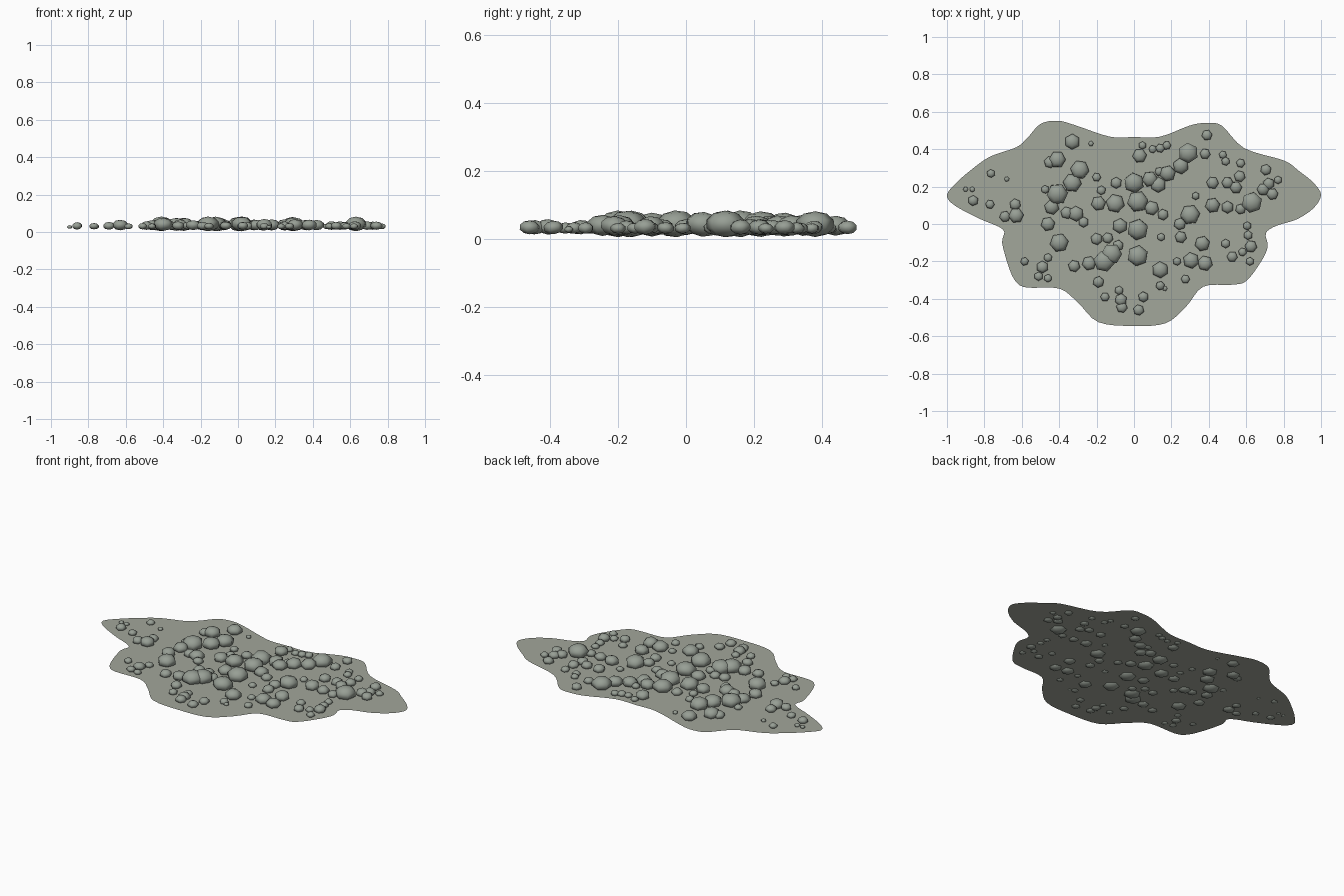
import bpy, bmesh, math, random
from mathutils import Matrix, Vector

random.seed(4)
SHEET_Z = 0.022


def material(name, rgb):
    m = bpy.data.materials.new(name)
    m.diffuse_color = (*rgb, 1)
    return m


ground_grey = material("pale moss grey", (0.36, 0.385, 0.325))
stone_grey = material("stone grey", (0.31, 0.345, 0.30))


def add_object(name, bm, mat):
    mesh = bpy.data.meshes.new(name)
    bm.to_mesh(mesh)
    bm.free()
    mesh.materials.append(mat)
    ob = bpy.data.objects.new(name, mesh)
    bpy.context.collection.objects.link(ob)
    return ob


def closed_spline(points, steps=4):
    """Smooth closed loop through the control points."""
    out, n = [], len(points)
    for i in range(n):
        a, b, c, d = (Vector(points[(i + k) % n]) for k in (-1, 0, 1, 2))
        for s in range(steps):
            t = s / steps
            out.append(0.5 * (2 * b + (c - a) * t + (2 * a - 5 * b + 4 * c - d) * t ** 2
                              + (3 * b - a - 3 * c + d) * t ** 3))
    return out


# Lobed ground sheet
outline = [
    (-1, .155), (-.95, .22), (-.87, .29), (-.77, .36), (-.63, .41), (-.57, .46), (-.5, .535),
    (-.41, .552), (-.32, .53), (-.13, .467), (0, .465), (.14, .467), (.3, .527), (.39, .54),
    (.47, .525), (.59, .405), (.8, .34), (.88, .285), (.96, .22), (1, .155), (.96, .085),
    (.87, .025), (.76, -.01), (.705, -.05), (.715, -.12), (.68, -.2), (.6, -.305), (.52, -.325),
    (.37, -.335), (.28, -.44), (.17, -.53), (0, -.545), (-.19, -.525), (-.3, -.42), (-.4, -.345),
    (-.57, -.34), (-.63, -.31), (-.67, -.23), (-.705, -.1), (-.7, -.03), (-.83, .03), (-.96, .1)]
bm = bmesh.new()
face = bm.faces.new([bm.verts.new((p.x, p.y, SHEET_Z)) for p in closed_spline(outline)])
bm.normal_update()
if face.normal.z < 0:
    face.normal_flip()
bmesh.ops.triangulate(bm, faces=[face])
add_object("ground_sheet", bm, ground_grey)


def pebbles(name, radius, spots):
    """Six-sided flattened stones, half sunk into the sheet."""
    bm = bmesh.new()
    for x, y in spots:
        r = radius * random.uniform(0.93, 1.1)
        place = (Matrix.Translation((x, y, SHEET_Z + 0.36 * r))
                 @ Matrix.Rotation(random.uniform(-0.12, 0.12), 4, 'X')
                 @ Matrix.Rotation(random.uniform(0, math.tau), 4, 'Z')
                 @ Matrix.Diagonal((r, r, 0.66 * r, 1)))
        bmesh.ops.create_uvsphere(bm, u_segments=6, v_segments=5, radius=1, matrix=place)
    for f in bm.faces:
        f.smooth = True
    add_object(name, bm, stone_grey)


pebbles("large_stones", 0.055, [
    (-.29, .29), (-.33, .22), (-.41, .16), (-.40, -.10), (-.10, .11), (.02, -.03), (.02, -.17),
    (0, .22), (.02, .12), (.29, .38), (.30, .05), (.63, .115), (-.16, -.20), (-.12, -.16)])

pebbles("medium_stones", 0.043, [
    (-.33, .44), (-.44, .09), (-.46, 0), (-.31, .055), (-.41, .345), (-.19, .11), (-.075, -.01),
    (.085, .24), (.03, .365), (.13, .21), (.095, .085), (.18, .27), (.25, .31), (.42, .10),
    (.365, -.105), (.305, -.195), (.38, -.21), (.14, -.245), (-.24, -.21), (-.63, .045)])

pebbles("small_stones", 0.032, [
    (-.36, .06), (-.27, .01), (-.45, .33), (-.095, .22), (.39, .475), (-.19, -.31), (.025, -.46),
    (-.065, -.445), (-.2, -.08), (-.14, -.075), (-.085, -.115), (.38, .375), (.42, .22),
    (.5, .22), (.565, .255), (.545, .195), (.705, .29), (.72, .215), (.74, .16), (.69, .185),
    (.5, .09), (.57, .08), (.625, -.12), (.525, -.175), (.25, -.07), (.05, -.39), (-.07, -.405),
    (-.32, -.225), (-.49, -.23), (-.69, .04), (-.635, .105), (-.86, .125), (.245, 0),
    (.155, .05)])

pebbles("tiny_stones", 0.024, [
    (.045, .42), (.1, .4), (.14, .405), (.175, .42), (.475, .37), (.49, .335), (.57, .325),
    (.77, .235), (.605, -.01), (.61, -.06), (.58, -.15), (.49, -.105), (.62, -.2),
    (.275, -.295), (.23, -.2), (.14, -.33), (-.08, -.355), (-.155, -.39), (-.585, -.2),
    (-.46, -.18), (-.51, -.28), (-.46, -.29), (-.77, .105), (-.765, .27), (-.2, .25),
    (-.175, .18), (-.475, .185), (.33, .15), (.135, .28), (.145, -.07)])

pebbles("grit", 0.014, [(-.9, .185), (-.865, .185), (-.68, .24), (-.23, .43), (.165, -.345)])
